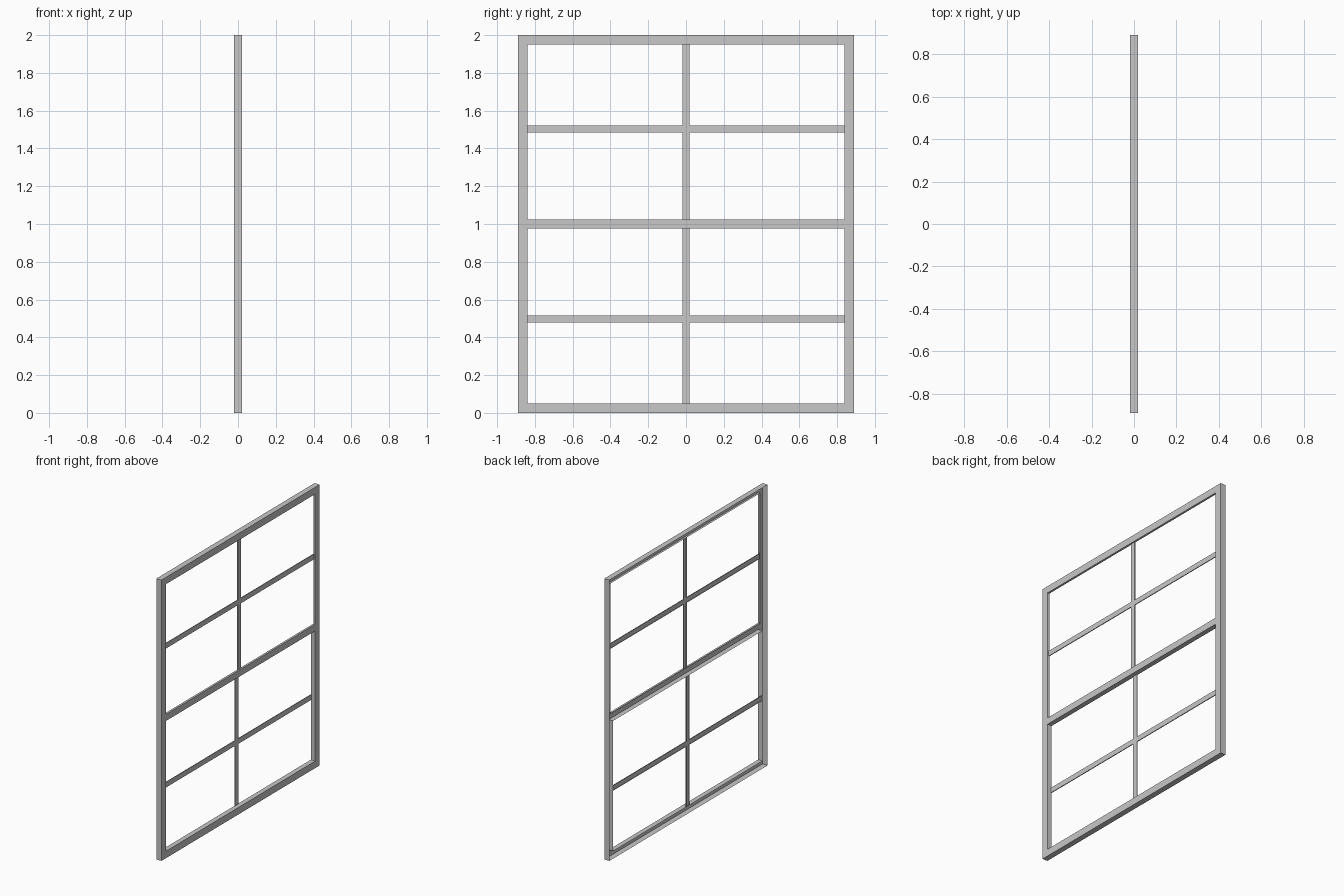
import bpy
import bmesh

cube = bpy.data.objects.get("Cube")
if cube:
    bpy.data.objects.remove(cube, do_unlink=True)

# Main dimensions
HALF_W, HEIGHT = 0.89, 2.0
IN_W = 0.84                      # half width of the openings
FRONT, BACK = 0.02, -0.02
BAR = 0.0185                     # half width of a glazing bar
BAR_DEPTH = 0.006

grey = bpy.data.materials.new("window_grey")
grey.use_nodes = True
colour = (0.58, 0.58, 0.58, 1)
grey.diffuse_color = colour
grey.node_tree.nodes["Principled BSDF"].inputs["Base Color"].default_value = colour


def loop(bm, x, y0, y1, z0, z1):
    """Rectangle of vertices, counter-clockwise as seen from +x."""
    return [bm.verts.new((x, y, z)) for y, z in ((y0, z0), (y1, z0), (y1, z1), (y0, z1))]


def bridge(bm, a, b):
    """Four quads between two rectangles."""
    for i in range(4):
        j = (i + 1) % 4
        bm.faces.new((a[i], a[j], b[j], b[i]))


def finish(bm, name):
    bmesh.ops.remove_doubles(bm, verts=bm.verts, dist=0.0001)
    mesh = bpy.data.meshes.new(name)
    bm.to_mesh(mesh)
    bm.free()
    mesh.materials.append(grey)
    bpy.context.collection.objects.link(bpy.data.objects.new(name, mesh))


# Openings: name, bottom, top, centre of cross bar, front of the bars
sashes = [
    ("lower", 0.05, 0.977, 0.498, -0.009),
    ("upper", 1.024, 1.951, 1.504, 0.011),
]

# Outer casing: side walls with an open back
bm = bmesh.new()
bridge(bm, loop(bm, BACK, -HALF_W, HALF_W, 0, HEIGHT),
       loop(bm, FRONT, -HALF_W, HALF_W, 0, HEIGHT))
finish(bm, "outer_casing")

# Front face of stiles and rails
bm = bmesh.new()
strips = [
    (-HALF_W, -IN_W, 0, HEIGHT),
    (IN_W, HALF_W, 0, HEIGHT),
    (-IN_W, IN_W, 0, sashes[0][1]),
    (-IN_W, IN_W, sashes[0][2], sashes[1][1]),
    (-IN_W, IN_W, sashes[1][2], HEIGHT),
]
for strip in strips:
    bm.faces.new(loop(bm, FRONT, *strip))
finish(bm, "front_face")

for name, z0, z1, mid, x in sashes:
    # Reveal around the opening, reaching back to the glazing
    bm = bmesh.new()
    bridge(bm, loop(bm, FRONT, -IN_W, IN_W, z0, z1),
           loop(bm, x - BAR_DEPTH, -IN_W, IN_W, z0, z1))
    finish(bm, name + "_reveal")

    # Crossed glazing bars, open at the back
    bm = bmesh.new()
    for y0, y1, b0, b1 in ((-BAR, BAR, z0, mid - BAR), (-BAR, BAR, mid + BAR, z1),
                           (-IN_W, -BAR, mid - BAR, mid + BAR),
                           (BAR, IN_W, mid - BAR, mid + BAR),
                           (-BAR, BAR, mid - BAR, mid + BAR)):
        bm.faces.new(loop(bm, x, y0, y1, b0, b1))
    bmesh.ops.remove_doubles(bm, verts=bm.verts, dist=0.0001)
    rim = [e for e in bm.edges if e.is_boundary]
    new = bmesh.ops.extrude_edge_only(bm, edges=rim)["geom"]
    for v in new:
        if isinstance(v, bmesh.types.BMVert):
            v.co.x -= BAR_DEPTH
    bmesh.ops.recalc_face_normals(bm, faces=bm.faces)
    # Keep the bar fronts facing outward
    if max(bm.faces, key=lambda f: abs(f.normal.x)).normal.x < 0:
        bmesh.ops.reverse_faces(bm, faces=bm.faces)
    finish(bm, name + "_glazing_bars")
